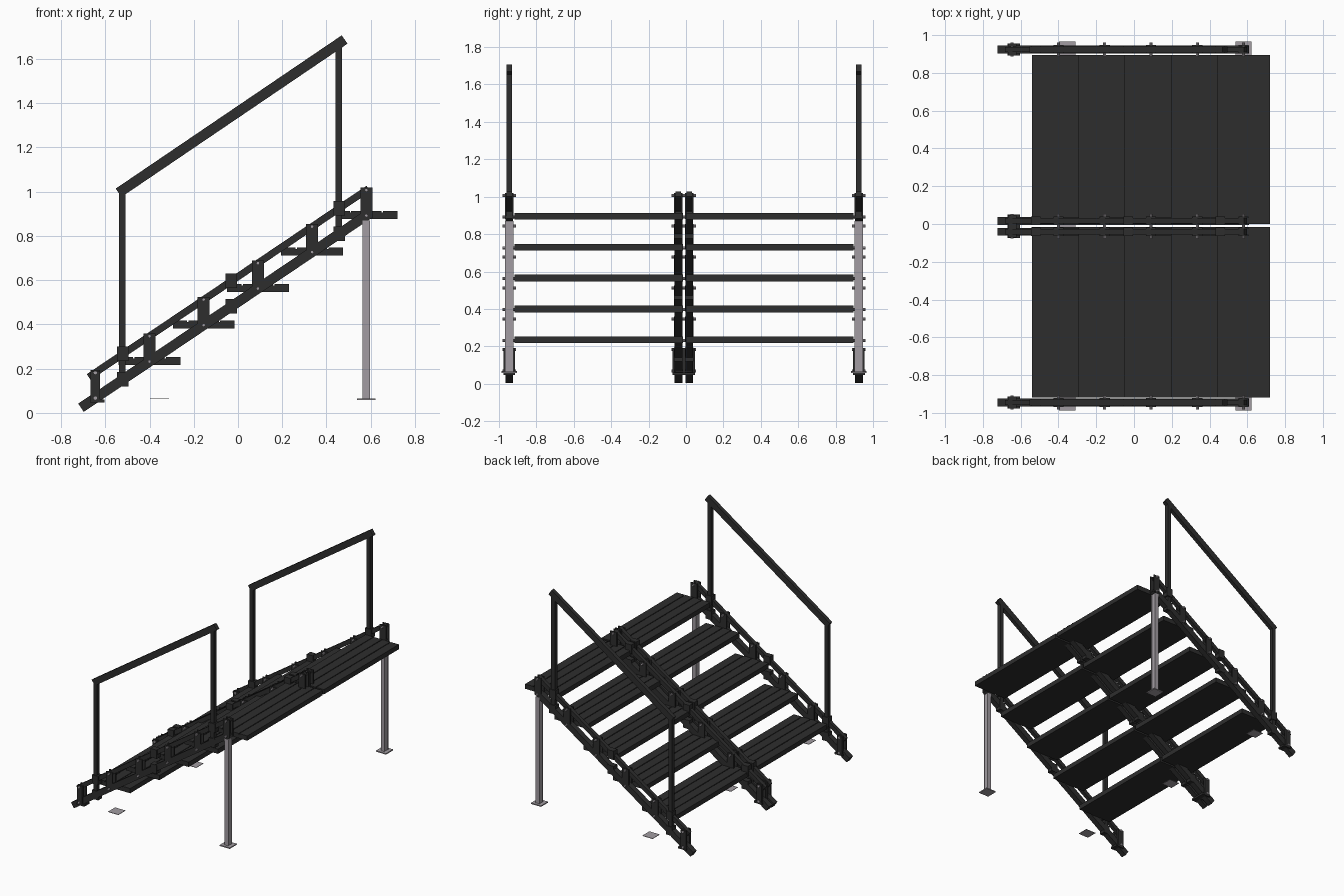
import bpy, math
from mathutils import Matrix, Vector

if "Cube" in bpy.data.objects:
    bpy.data.objects.remove(bpy.data.objects["Cube"])


def material(name, rgb):
    m = bpy.data.materials.new(name)
    m.diffuse_color = (*rgb, 1)
    m.use_nodes = True
    m.node_tree.nodes["Principled BSDF"].inputs["Base Color"].default_value = m.diffuse_color
    return m


DARK = material("dark_metal", (0.027, 0.027, 0.027))
STEEL = material("grey_steel", (0.36, 0.335, 0.36))

STEP_X, STEP_Z = 0.245, 0.165            # spacing of the steps
SLOPE = STEP_Z / STEP_X
START_X, START_Z = -0.645, 0.067         # lowest bolt
RISE = 0.115                             # lower to upper stringer
OUTER = (-0.945, 0.924)
INNER = (-0.041, 0.017)
joints = [(START_X + i * STEP_X, START_Z + i * STEP_Z) for i in range(6)]


def line_z(x):
    return START_Z + (x - START_X) * SLOPE


def mesh_object(name, verts, faces, mat):
    me = bpy.data.meshes.new(name)
    me.from_pydata(verts, [], faces)
    me.materials.append(mat)
    ob = bpy.data.objects.new(name, me)
    bpy.context.collection.objects.link(ob)
    return ob


def box(name, x0, x1, y0, y1, z0, z1, mat=DARK):
    v = [(x, y, z) for x in (x0, x1) for y in (y0, y1) for z in (z0, z1)]
    f = [(0, 1, 3, 2), (4, 6, 7, 5), (0, 4, 5, 1),
         (2, 3, 7, 6), (0, 2, 6, 4), (1, 5, 7, 3)]
    return mesh_object(name, v, f, mat)


def sloped_bar(name, xa, za, xb, zb, y, width, height):
    """Box bar running from (xa, za) to (xb, zb) at depth y."""
    length = math.hypot(xb - xa, zb - za)
    ob = box(name, 0, length, -width / 2, width / 2, -height / 2, height / 2)
    turn = Matrix.Rotation(-math.atan2(zb - za, xb - xa), 4, 'Y')
    ob.matrix_world = Matrix.Translation(Vector((xa, y, za))) @ turn
    return ob


def bolt(name, x, y, z, half=0.037, r=0.008, n=8):
    ring = [(x + r * math.cos(2 * math.pi * i / n),
             z + r * math.sin(2 * math.pi * i / n)) for i in range(n)]
    v = [(a, y - half, b) for a, b in ring] + [(a, y + half, b) for a, b in ring]
    f = [(i, (i + 1) % n, n + (i + 1) % n, n + i) for i in range(n)]
    f += [tuple(reversed(range(n))), tuple(range(n, 2 * n))]
    return mesh_object(name, v, f, STEEL)


# Stringer frames
for y in OUTER + INNER:
    sloped_bar("lower_stringer", -0.71, line_z(-0.71), 0.595, line_z(0.595), y, 0.042, 0.045)
    sloped_bar("upper_stringer", -0.675, line_z(-0.675) + RISE,
               0.59, line_z(0.59) + RISE, y, 0.028, 0.032)
    # Upright plates and bolts at each step
    for i, (x, z) in enumerate(joints):
        w = 0.022 if i == 0 else 0.027
        for side in (-1, 1):
            c = y + side * 0.0185
            box("joint_plate", x - w, x + w, c - 0.004, c + 0.004, z - 0.01, z + RISE + 0.012)
        for dz in (0, RISE):
            bolt("joint_bolt", x, y, z + dz)
    # Base shoe at the bottom joint
    x, z = joints[0]
    for side in (-1, 1):
        c = y + side * 0.026
        box("base_shoe_side", x - 0.022, x + 0.022, c - 0.005, c + 0.005, z - 0.015, z + RISE + 0.008)
    box("base_shoe_plate", x - 0.025, x + 0.042, y - 0.032, y + 0.032, 0.046, 0.06)
    # Sockets for the rail posts
    for cx in (-0.52, -0.03, 0.457):
        zc = line_z(cx)
        for dz in (0, RISE):
            box("post_socket", cx - 0.026, cx + 0.026, y - 0.022, y + 0.022,
                zc + dz - 0.032, zc + dz + 0.034)

# Treads: a slab with raised planks
for y0, y1 in ((-0.918, -0.016), (0.0, 0.896)):
    for x, z in joints[1:]:
        top = z + 0.021
        box("tread", x - 0.14, x + 0.14, y0, y1, top - 0.036, top - 0.006)
        for k in range(4):
            a = x - 0.14 + k * 0.0715
            box("tread_plank", a, a + 0.0655, y0, y1, top - 0.007, top)

# Handrails on the outer frames
for y in OUTER:
    sloped_bar("handrail", -0.54, 0.995, 0.482, 1.688, y, 0.03, 0.046)
    for x in (-0.524, 0.456):
        box("rail_post", x - 0.015, x + 0.015, y - 0.015, y + 0.015,
            line_z(x) - 0.02, 0.995 + (x + 0.54) * 0.678)

# Rear legs, channel section, with foot plates
for y in OUTER:
    x = joints[-1][0]
    box("leg_web", x - 0.014, x + 0.014, y - 0.018, y + 0.018, 0.06, 0.87, STEEL)
    for side in (-1, 1):
        c = y + side * 0.0195
        box("leg_flange", x - 0.016, x + 0.016, c - 0.0025, c + 0.0025, 0.06, 0.87, STEEL)
    box("leg_foot", x - 0.042, x + 0.042, y - 0.042, y + 0.042, 0.058, 0.066, STEEL)

# Loose foot plates under the lower steps
for y in (OUTER[0], sum(INNER) / 2, OUTER[1]):
    box("foot_plate", -0.397, -0.311, y - 0.042, y + 0.042, 0.065, 0.068, STEEL)
